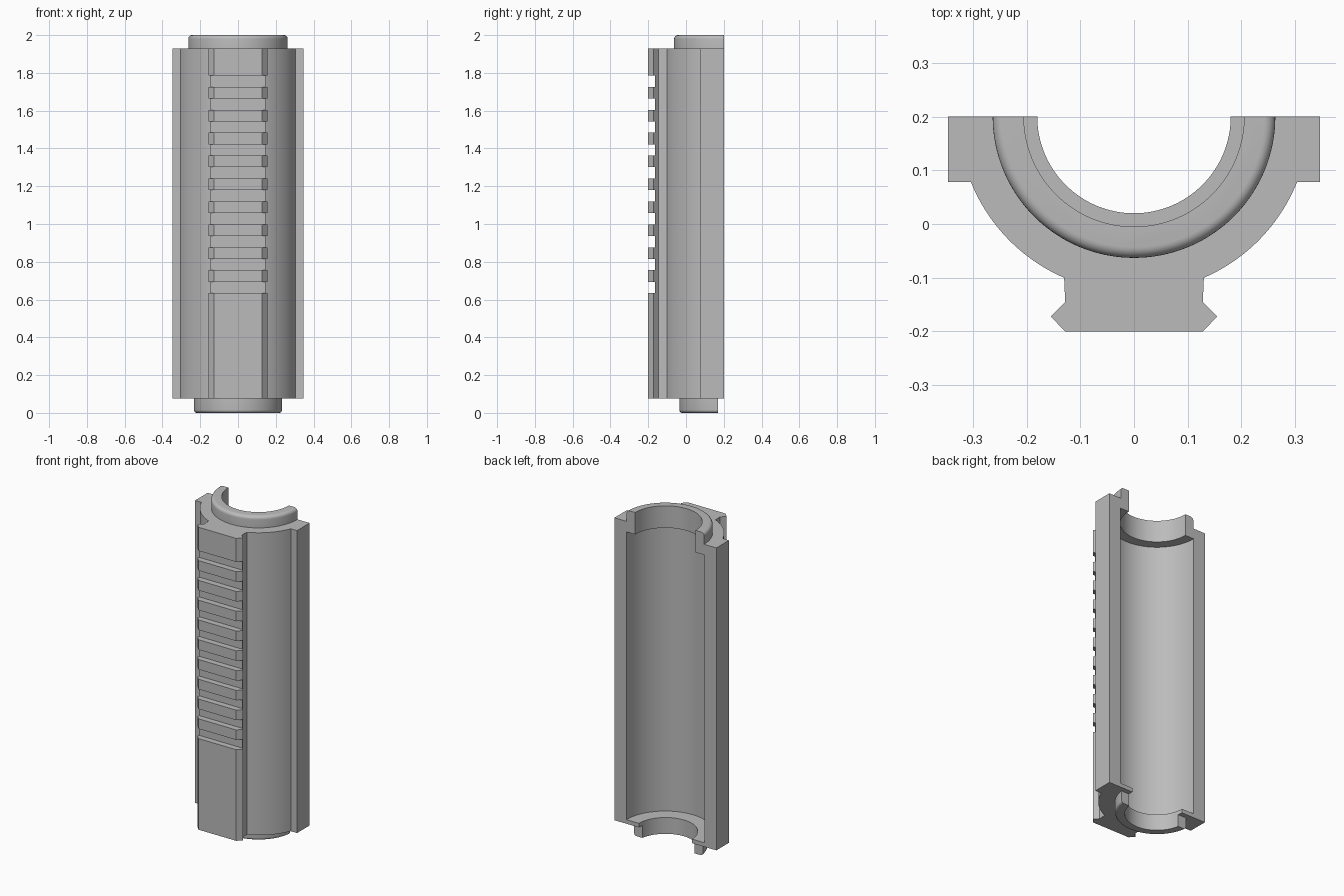
import bpy, bmesh, math
from mathutils import Matrix, Vector

cube = bpy.data.objects.get("Cube")
if cube:
    bpy.data.objects.remove(cube, do_unlink=True)

AXIS_Y = 0.2          # axis of the bore, on the open back plane
SEGMENTS = 128
BODY_Z = (0.075, 1.93)

grey = bpy.data.materials.new("plain grey")
grey.use_nodes = True
grey.diffuse_color = (0.5, 0.5, 0.5, 1)
grey.node_tree.nodes["Principled BSDF"].inputs["Base Color"].default_value = (0.5, 0.5, 0.5, 1)


def to_object(name, bm):
    bmesh.ops.recalc_face_normals(bm, faces=bm.faces)
    mesh = bpy.data.meshes.new(name)
    bm.to_mesh(mesh)
    bm.free()
    mesh.materials.append(grey)
    ob = bpy.data.objects.new(name, mesh)
    bpy.context.collection.objects.link(ob)
    return ob


def extrude(name, outline, z0, z1):
    bm = bmesh.new()
    face = bm.faces.new([bm.verts.new((x, y, z0)) for x, y in outline])
    top = bmesh.ops.extrude_face_region(bm, geom=[face], use_keep_orig=True)["geom"]
    bmesh.ops.translate(bm, vec=(0, 0, z1 - z0),
                        verts=[v for v in top if isinstance(v, bmesh.types.BMVert)])
    return to_object(name, bm)


def lathe(name, profile):
    """Solid of revolution about the bore axis from (radius, z) points."""
    bm = bmesh.new()
    rings = []
    for r, z in profile:
        circle = bmesh.ops.create_circle(bm, segments=SEGMENTS, radius=r,
                                         matrix=Matrix.Translation((0, AXIS_Y, z)))
        rings.append(circle["verts"])
    for low, high in zip(rings, rings[1:]):
        for i in range(SEGMENTS):
            j = (i + 1) % SEGMENTS
            bm.faces.new((low[i], low[j], high[j], high[i]))
    bm.faces.new(rings[0])
    bm.faces.new(rings[-1])
    return to_object(name, bm)


def boxes(name, spans):
    bm = bmesh.new()
    for lo, hi in spans:
        lo, hi = Vector(lo), Vector(hi)
        size = Matrix.Diagonal((*(hi - lo), 1))
        bmesh.ops.create_cube(bm, size=1, matrix=Matrix.Translation((lo + hi) / 2) @ size)
    return to_object(name, bm)


def combine(target, tool, operation):
    mod = target.modifiers.new(tool.name, "BOOLEAN")
    mod.operation, mod.solver, mod.object = operation, "EXACT", tool
    bpy.context.view_layer.objects.active = target
    bpy.ops.object.modifier_apply(modifier=mod.name)
    bpy.data.objects.remove(tool, do_unlink=True)


def collar(name, radius, root, end, fillet):
    """Disc with a rounded rim at its free end."""
    sign = 1 if end > root else -1
    steps = [math.radians(a) for a in range(0, 91, 15)]
    rim = [(radius - fillet + fillet * math.cos(a),
            end - sign * (fillet - fillet * math.sin(a))) for a in steps]
    return lathe(name, [(radius, root)] + rim)


# Shell outline: flange, round wall and rail, mirrored across the middle
outer = 0.327
start, stop = math.atan2(-0.122, 0.304), math.atan2(-0.3, 0.13)
arc = [(outer * math.cos(a), AXIS_Y + outer * math.sin(a))
       for a in (start + (stop - start) * i / 24 for i in range(25))]
half = [(0.346, 0.3), (0.346, 0.078)] + arc
half += [(0.128, -0.145), (0.155, -0.172), (0.128, -0.2)]
outline = half + [(-x, y) for x, y in reversed(half)]
body = extrude("half_shell", outline, *BODY_Z)

# Collars at both ends; the lower one stops short of the back plane
upper = collar("upper_collar", 0.263, 1.9, 2.0, 0.02)
lower = collar("lower_collar", 0.235, 0.088, 0.0, 0.016)
combine(lower, boxes("lower_trim", [((-1, 0.17, -1), (1, 1, 1))]), "DIFFERENCE")
combine(body, upper, "UNION")
combine(body, lower, "UNION")

# Stepped bore with a wide chamber between two lips
bore = lathe("bore", [(0.18, -0.1), (0.18, 0.1), (0.265, 0.1),
                      (0.265, 1.865), (0.205, 1.865), (0.205, 2.1)])
combine(body, bore, "DIFFERENCE")
combine(body, boxes("back_trim", [((-1, AXIS_Y, -1), (1, 1, 3))]), "DIFFERENCE")

# Cross slots in the rail
centres = [0.664 + 0.1213 * i for i in range(10)]
slots = [((-0.3, -0.3, z - 0.03), (0.3, -0.163, z + 0.03)) for z in centres]
combine(body, boxes("rail_slots", slots), "DIFFERENCE")

# Smooth the round walls, keep the edges sharp
bpy.ops.object.select_all(action="DESELECT")
body.select_set(True)
bpy.context.view_layer.objects.active = body
bpy.ops.object.shade_smooth_by_angle(angle=math.radians(25))
